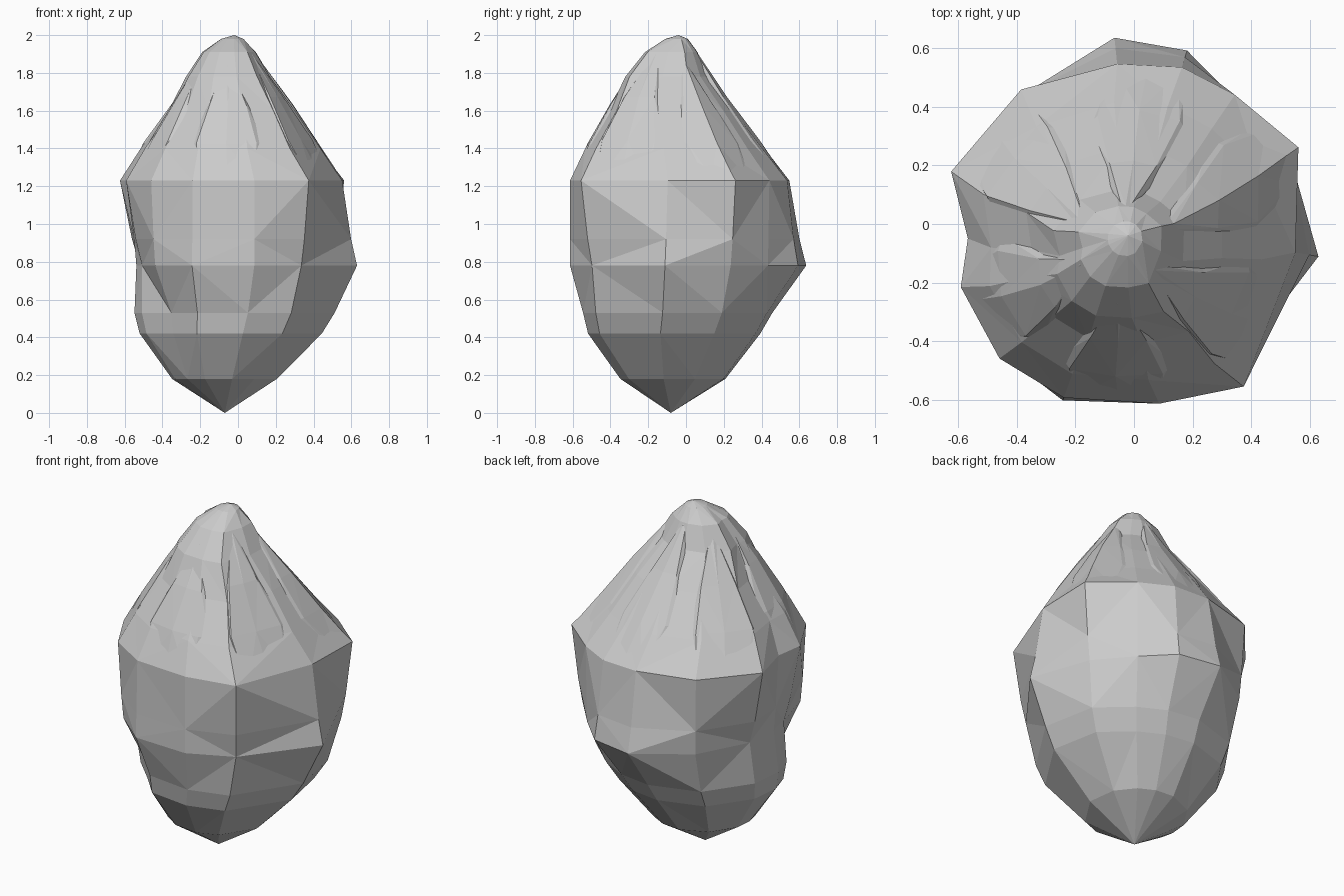
import bpy, bmesh, math

if "Cube" in bpy.data.objects:
    bpy.data.objects.remove(bpy.data.objects["Cube"])

# Corner angles of the irregular cross-section, anticlockwise from the right
ANGLES = [-10, 25, 52, 73, 96, 130, 164, 185, 200, 225, 248, 278, 304]
SIDES = len(ANGLES)
# Measured outlines of the bud at three heights
LOW = [.54, .52, .48, .48, .49, .52, .53, .53, .52, .47, .52, .52, .54]
BELLY = [.64, .56, .55, .62, .64, .57, .54, .54, .54, .62, .65, .62, .60]
SHOULDER = [.56, .62, .56, .56, .55, .60, .65, .57, .63, .65, .64, .62, .67]


def mix(a, b, t):
    return [u + (v - u) * t for u, v in zip(a, b)]


def even(radius, keep):
    """Shoulder outline shrunk to a mean radius and partly rounded off."""
    return [radius * (1 + keep * (r / .606 - 1)) for r in SHOULDER]


# Stacked sections: height, centre x, centre y, outline
RINGS = [
    (0.18, -.07, -.07, [.28] * SIDES),
    (0.42, -.04, -.05, [r * .91 for r in LOW]),
    (0.53, -.02, -.03, LOW),
    (0.78, 0, 0, BELLY),
    (0.92, 0, 0, mix(BELLY, SHOULDER, .4)),
    (1.23, 0, 0, SHOULDER),
    (1.40, -.02, -.04, even(.49, .7)),
    (1.60, -.02, -.06, even(.345, .7)),
    (1.78, -.04, -.09, even(.228, 1)),
    (1.91, -.04, -.07, even(.145, 1)),
    (1.98, -.03, -.05, even(.06, 0)),
]


def corner(ring, i, out=0.0):
    z, cx, cy, radii = ring
    a, r = math.radians(ANGLES[i]), radii[i] + out
    return (cx + r * math.cos(a), cy + r * math.sin(a), z)


def ring_point(ring, deg, out=0.0):
    """Point on the straight side of a ring at the given angle."""
    deg = (deg + 10) % 360 - 10
    i = max(k for k in range(SIDES) if ANGLES[k] <= deg)
    n = (i + 1) % SIDES
    t = (deg - ANGLES[i]) / ((ANGLES[n] - ANGLES[i]) % 360)
    return mix(corner(ring, i, out), corner(ring, n, out), t)


def surface_point(deg, z, out):
    """Point on the bud at an angle and height, pushed outward."""
    for low, high in zip(RINGS, RINGS[1:]):
        if z <= high[0]:
            break
    t = (z - low[0]) / (high[0] - low[0])
    return mix(ring_point(low, deg, out), ring_point(high, deg, out), t)


def finish(bm, name):
    bmesh.ops.recalc_face_normals(bm, faces=bm.faces)
    mesh = bpy.data.meshes.new(name)
    bm.to_mesh(mesh)
    bm.free()
    obj = bpy.data.objects.new(name, mesh)
    bpy.context.collection.objects.link(obj)


# Faceted bud body, pointed below and bunched at the crown
bm = bmesh.new()
loops = [[bm.verts.new(corner(r, i)) for i in range(SIDES)] for r in RINGS]
for j in range(len(loops) - 1):
    for i in range(SIDES):
        n = (i + 1) % SIDES
        a, b, c, d = loops[j][i], loops[j][n], loops[j + 1][n], loops[j + 1][i]
        tris = ((a, b, c), (a, c, d)) if (i + j) % 2 else ((a, b, d), (b, c, d))
        for tri in tris:
            bm.faces.new(tri)
base = bm.verts.new((-.07, -.08, 0))
tip = bm.verts.new((-.02, -.04, 2))
for i in range(SIDES):
    n = (i + 1) % SIDES
    bm.faces.new((loops[0][n], loops[0][i], base))
    bm.faces.new((loops[-1][i], loops[-1][n], tip))
finish(bm, "bud_body")


def petal(name, deg, width, high):
    """Thin folded scale whose edges sink into the body."""
    bm = bmesh.new()
    rows = []
    for t, w, lift in ((0, .6, -.01), (.3, 1, .008), (.65, .85, .012), (1, .3, -.005)):
        z = 1.25 + (high - 1.25) * t
        rows.append([bm.verts.new(surface_point(deg + s * w * width, z, out))
                     for s, out in ((-.5, -.015), (-.38, lift), (0, lift + .006),
                                    (.38, lift), (.5, -.015))])
    for r, s in zip(rows, rows[1:]):
        for i in range(4):
            bm.faces.new((r[i], r[i + 1], s[i + 1], s[i]))
    bmesh.ops.triangulate(bm, faces=bm.faces)
    finish(bm, name)


# Upper petals gathered towards the crown
for k in range(6):
    petal(f"upper_petal_{k + 1}", 25 + 60 * k, 50, 1.90 if k % 2 else 1.84)
